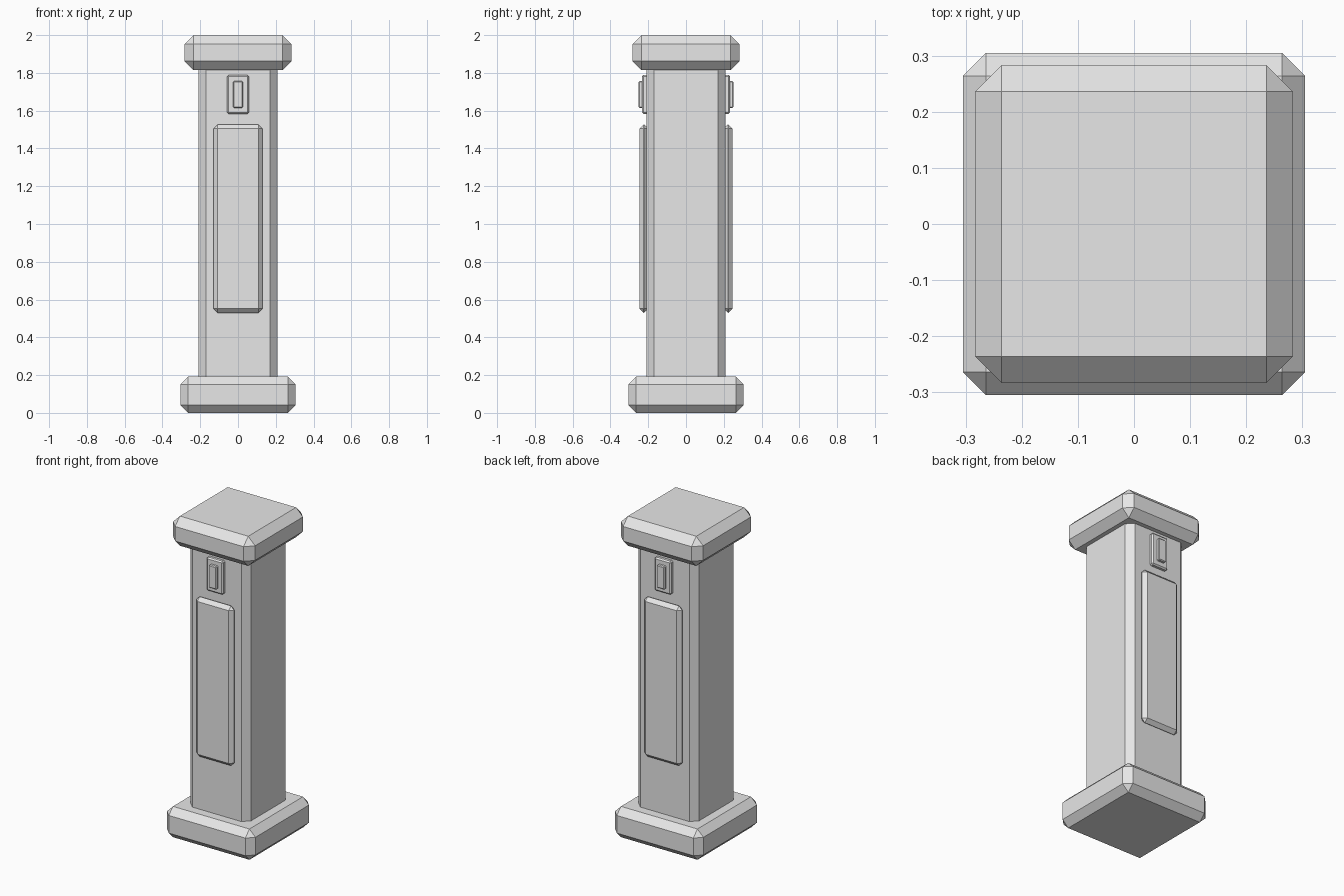
import bpy, bmesh
from mathutils import Vector

if "Cube" in bpy.data.objects:
    bpy.data.objects.remove(bpy.data.objects["Cube"])

stone = bpy.data.materials.new("plain grey")
stone.diffuse_color = (0.8, 0.8, 0.8, 1)
stone.use_nodes = True
stone.node_tree.nodes["Principled BSDF"].inputs["Base Color"].default_value = stone.diffuse_color


def block(name, lo, hi, bevel):
    """Box between two corners with every edge chamfered."""
    lo, hi = Vector(lo), Vector(hi)
    size, mid = hi - lo, (hi + lo) / 2
    bm = bmesh.new()
    bmesh.ops.create_cube(bm, size=1)
    for v in bm.verts:
        v.co = Vector(a * b for a, b in zip(v.co, size)) + mid
    bmesh.ops.bevel(bm, geom=bm.edges[:], offset=bevel, offset_type='OFFSET',
                    segments=1, profile=0.5, affect='EDGES')
    bmesh.ops.recalc_face_normals(bm, faces=bm.faces[:])
    me = bpy.data.meshes.new(name)
    bm.to_mesh(me)
    bm.free()
    me.materials.append(stone)
    ob = bpy.data.objects.new(name, me)
    bpy.context.collection.objects.link(ob)
    return ob


# Square pillar: base, shaft, cap (shaft ends are buried in base and cap)
for name, half, z0, z1, bevel in [
    ("base", 0.305, 0.0, 0.192, 0.041),
    ("shaft", 0.209, 0.10, 1.90, 0.040),
    ("cap", 0.283, 1.815, 2.0, 0.047),
]:
    block(name, (-half, -half, z0), (half, half, z1), bevel)

# Raised details on the front and back faces
for side, s in (("front", -1), ("back", 1)):
    for name, half, z0, z1, inner, outer, bevel in [
        ("panel", 0.130, 0.530, 1.527, 0.200, 0.246, 0.022),
        ("switch_plate", 0.057, 1.582, 1.790, 0.200, 0.232, 0.008),
        ("switch_button", 0.026, 1.615, 1.757, 0.220, 0.251, 0.005),
    ]:
        y0, y1 = sorted((s * inner, s * outer))
        block(f"{side}_{name}", (-half, y0, z0), (half, y1, z1), bevel)
